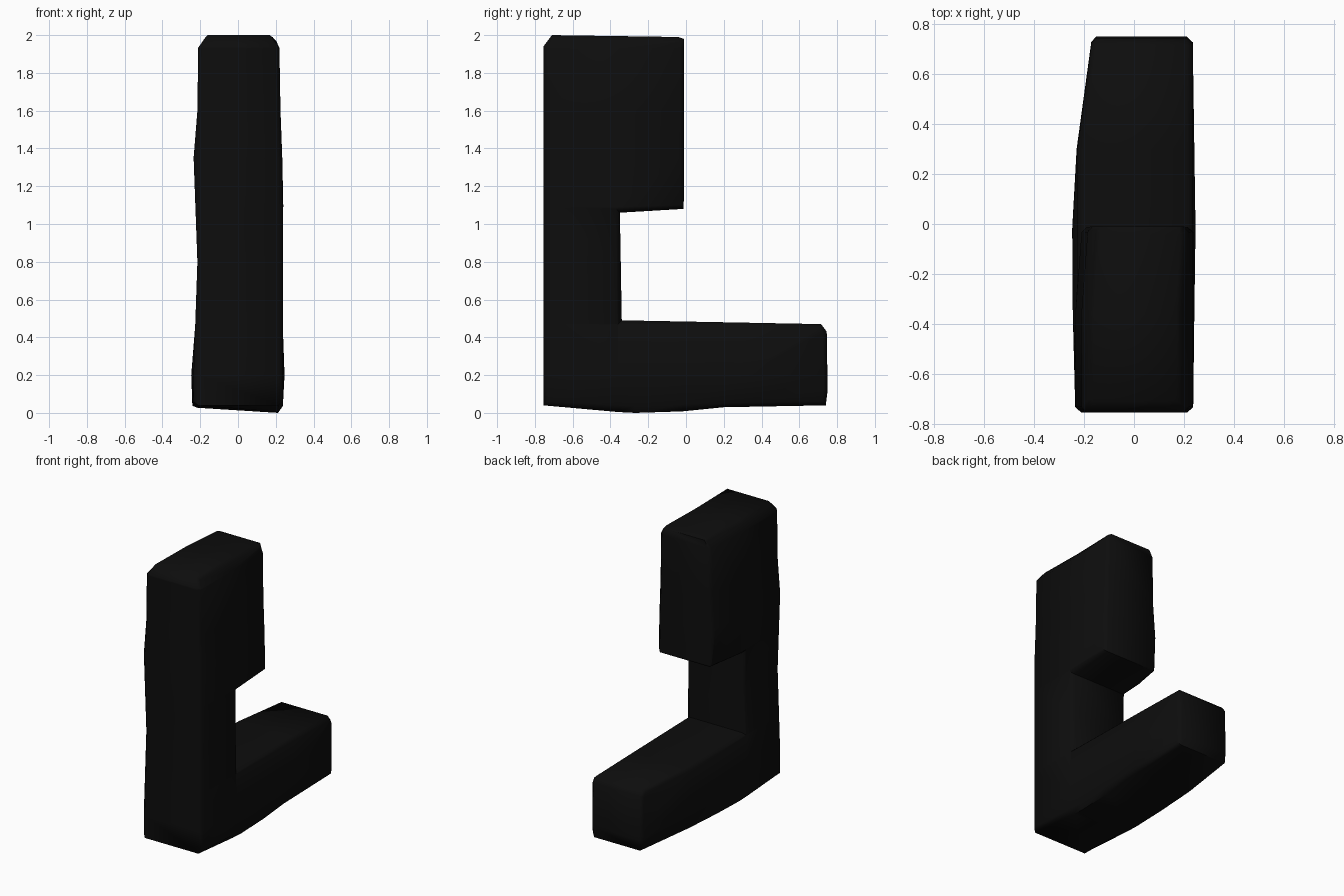
import bpy, bmesh
from mathutils import Vector

cube = bpy.data.objects.get("Cube")
if cube:
    bpy.data.objects.remove(cube, do_unlink=True)

black = bpy.data.materials.new("soft black")
black.use_nodes = True
colour = (0.004, 0.004, 0.004, 1)
black.diffuse_color = colour
black.node_tree.nodes["Principled BSDF"].inputs["Base Color"].default_value = colour


def ramp(points, t):
    """Piecewise linear lookup."""
    if t <= points[0][0]:
        return points[0][1]
    for (a, va), (b, vb) in zip(points, points[1:]):
        if t <= b:
            return va + (vb - va) * (t - a) / (b - a)
    return points[-1][1]


# Side outline (y, z): overhanging head, upright and long foot
OUTLINE = [(-.755, .04), (-.27, .015), (.2, .03), (.74, .04), (.75, .12),
           (.745, .43), (.715, .47), (-.34, .49), (-.35, 1.06), (-.012, 1.08),
           (-.01, 1.98), (-.04, 1.99), (-.71, 2), (-.755, 1.94)]

# Half widths along the height and along the depth
LEFT_Z = [(0, .235), (.13, .255), (.45, .227), (.8, .215), (1.35, .235), (1.6, .215), (2, .21)]
LEFT_Y = [(-.75, .235), (-.1, .252), (.75, .205)]
RIGHT_Z = [(0, .235), (.23, .25), (.45, .237), (1.2, .24), (1.6, .225), (2, .218)]
RIGHT_Y = [(-.75, .237), (-.38, .24), (-.26, .25), (.75, .235)]
HALF = .22

bm = bmesh.new()
face = bm.faces.new([bm.verts.new((-HALF, y, z)) for y, z in OUTLINE])
new = bmesh.ops.extrude_face_region(bm, geom=[face])["geom"]
bmesh.ops.translate(bm, vec=(2 * HALF, 0, 0),
                    verts=[v for v in new if isinstance(v, bmesh.types.BMVert)])
bmesh.ops.recalc_face_normals(bm, faces=bm.faces)

# Soften the rims of both flanks
rims = [e for e in bm.edges if e.verts[0].co.x * e.verts[1].co.x > 0]
bmesh.ops.bevel(bm, geom=rims, offset=.022, segments=1, profile=.5,
                affect='EDGES', clamp_overlap=True)

# Cross cuts that carry the uneven width
cuts = [('y', -.36), ('y', -.02), ('y', .3), ('z', .2), ('z', .47),
        ('z', .8), ('z', 1.09), ('z', 1.35), ('z', 1.6), ('z', 1.93)]
for axis, d in cuts:
    n = Vector((0, 1, 0)) if axis == 'y' else Vector((0, 0, 1))
    bmesh.ops.bisect_plane(bm, geom=bm.verts[:] + bm.edges[:] + bm.faces[:],
                           dist=.0005, plane_co=n * d, plane_no=n)

# Worn, slightly bulging flanks with taper at the crown and foot tip
for v in bm.verts:
    x, y, z = v.co
    if x < 0:
        w = min(ramp(LEFT_Z, z), ramp(LEFT_Y, y))
        if z > 1 and y > -.1:
            w -= .025
        if y > .7:
            w -= .035
    else:
        w = min(ramp(RIGHT_Z, z), ramp(RIGHT_Y, y))
    if z > 1.96:
        w -= .03 if y < -.1 or x < 0 else .015
    v.co.x = x * w / HALF
    if z < .035 and x > 0 and y < 0:
        v.co.z -= .015
    elif z < .035 and x < 0:
        v.co.z += .012

low = min(v.co.z for v in bm.verts)
bmesh.ops.translate(bm, vec=(0, 0, -low), verts=bm.verts)
for v in bm.verts:
    v.co.z = min(v.co.z, 2)

mesh = bpy.data.meshes.new("angular_body")
bm.to_mesh(mesh)
bm.free()
body = bpy.data.objects.new("angular_body", mesh)
bpy.context.collection.objects.link(body)
mesh.materials.append(black)
bpy.context.view_layer.objects.active = body
body.select_set(True)
bpy.ops.object.shade_smooth_by_angle(angle=1.0)
